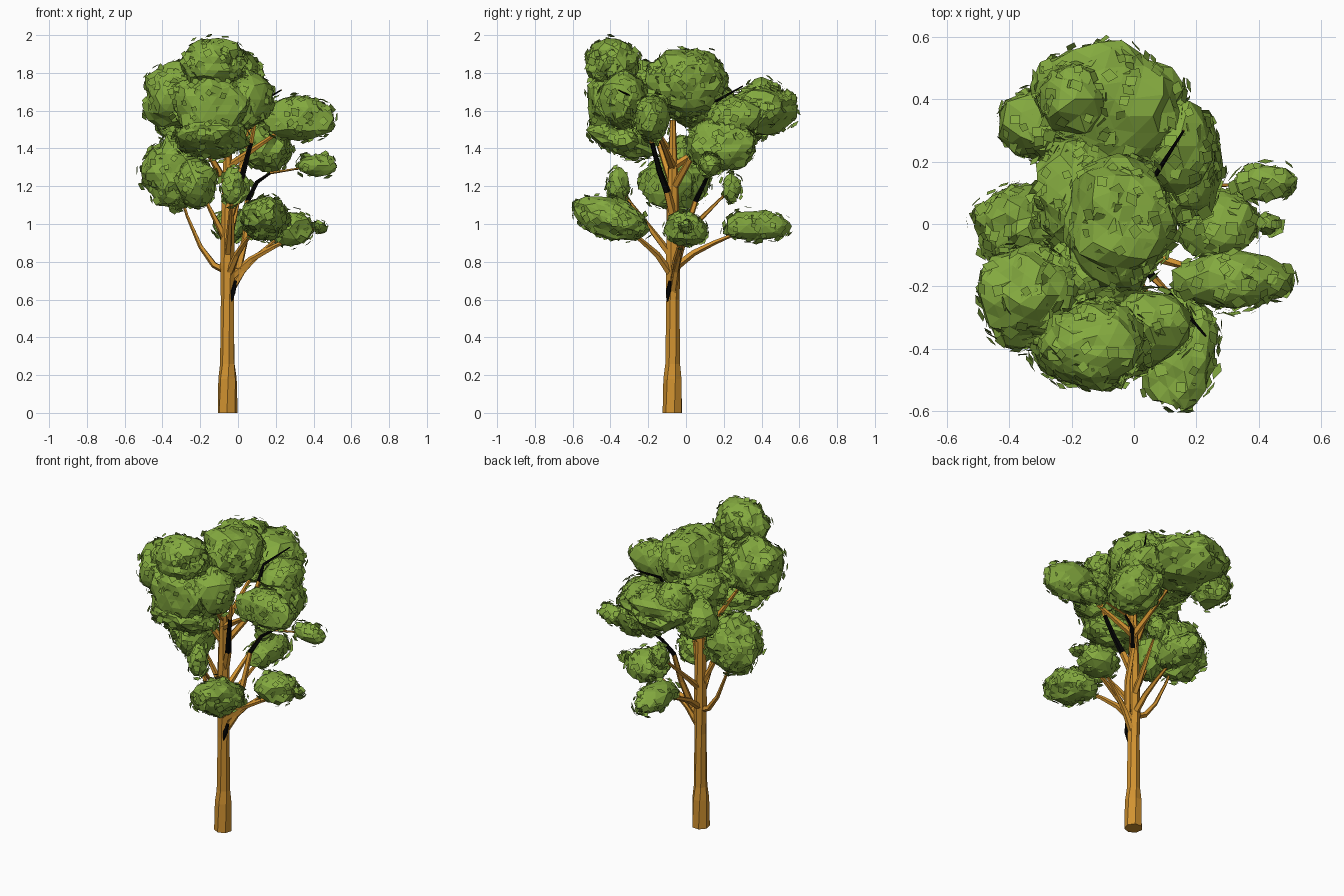
import bpy, bmesh, math, random
from mathutils import Vector, Matrix, noise

random.seed(7)
cube = bpy.data.objects.get("Cube")
if cube:
    bpy.data.objects.remove(cube, do_unlink=True)


def material(name, color):
    m = bpy.data.materials.new(name)
    m.use_nodes = True
    m.diffuse_color = (*color, 1)
    m.node_tree.nodes["Principled BSDF"].inputs["Base Color"].default_value = (*color, 1)
    return m


LEAF = material("leaf green", (.23, .4, .05))
BARK = material("warm bark", (.64, .29, .03))
DARK = material("black bark", (.001, .001, .001))
AXIS = Vector((-.055, -.07, 0))


def finish(name, bm, *mats):
    mesh = bpy.data.meshes.new(name)
    bm.to_mesh(mesh)
    bm.free()
    for m in mats:
        mesh.materials.append(m)
    ob = bpy.data.objects.new(name, mesh)
    bpy.context.collection.objects.link(ob)


def tube(name, path, radii, sides=5, dark=()):
    """Faceted tube along a path; dark lists the black segments."""
    bm = bmesh.new()
    path = [Vector(p) for p in path]
    last = len(path) - 1
    rings = []
    for i, (p, r) in enumerate(zip(path, radii)):
        way = (path[min(i + 1, last)] - path[max(i - 1, 0)]).normalized()
        u = way.cross(Vector((.3, 1, .1))).normalized()
        v = way.cross(u)
        angles = [math.tau * k / sides + .12 * i for k in range(sides)]
        rings.append([bm.verts.new(p + r * (u * math.cos(a) + v * math.sin(a))) for a in angles])
    for i in range(last):
        for k in range(sides):
            n = (k + 1) % sides
            f = bm.faces.new((rings[i][k], rings[i][n], rings[i + 1][n], rings[i + 1][k]))
            f.material_index = int(i in dark)
    bm.faces.new(rings[0])
    bm.faces.new(rings[-1])
    bmesh.ops.recalc_face_normals(bm, faces=bm.faces)
    finish(name, bm, BARK, DARK)


def limb(name, path, dark=(), thick=.022, thin=.004):
    """Branch that tapers evenly from its root to its tip."""
    steps = len(path) - 1
    tube(name, path, [thick + (thin - thick) * i / steps for i in range(steps + 1)], dark=dark)


def grow(name, height, tip, bend):
    """Branch from the trunk at a height to a tip; bend above 1 rises late, below 1 early."""
    root = AXIS + Vector((0, 0, height))
    path = []
    for i in range(5):
        t = i / 4
        p = root.lerp(Vector(tip), t)
        p.z = height + (tip[2] - height) * t ** bend
        path.append(p)
    limb(name, path)


def clump(name, center, radii, root=None, bend=1, tilt=0):
    """Lumpy faceted foliage covered in small flat leaves, with its own branch if rooted."""
    if root:
        grow(name + "_branch", root, center, bend)
    if isinstance(radii, float):
        radii = (radii, radii, radii)
    bm = bmesh.new()
    size = sum(radii) / 3
    bmesh.ops.create_icosphere(bm, subdivisions=3 if size > .15 else 2, radius=1)
    shift = Vector(center) * 20
    for v in bm.verts:
        v.co *= random.uniform(.88, 1) + .2 * noise.noise(v.co * 1.8 + shift)
    bm.transform(Matrix.Translation(center) @ Matrix.Rotation(tilt, 4, 'X')
                 @ Matrix.Diagonal((*radii, 1)))
    bm.normal_update()
    # leaves lie close to the clump, lifted and tipped a little at random
    spots = [(f.calc_center_median(), f.normal.copy()) for f in bm.faces]
    for _ in range(int(25 + 4500 * size * size)):
        p, n = random.choice(spots)
        jitter = Vector([random.uniform(-1, 1) for _ in range(3)])
        n = (n + jitter * .6).normalized()
        u = n.cross(jitter).normalized()
        w = n.cross(u)
        s = random.uniform(.016, .028)
        c = p + n * random.uniform(0, .014) + jitter * .015
        quad = [c + u * s, c + w * s, c - u * s * 1.2, c - w * s]
        bm.faces.new([bm.verts.new(q) for q in quad])
    finish(name + "_foliage", bm, LEAF)


# Trunk with a flared foot
heights = (0, .18, .26, .6, .78, 1.1, 1.55)
tube("trunk", [AXIS + Vector((0, 0, z)) for z in heights],
     (.054, .05, .04, .036, .04, .034, .016), sides=7)
tube("trunk_scar", [(-.035, -.098, .59), (-.027, -.092, .64), (-.012, -.085, .7)],
     (.004, .016, .008), dark=(0, 1))

# Partly black branches
limb("front_right_branch", [(-.04, -.07, 1.05), (0, -.1, 1.17), (.03, -.14, 1.28),
                            (.07, -.18, 1.43), (.11, -.22, 1.64), (.23, -.36, 1.71)],
     dark=(1, 2, 4), thick=.024)
limb("back_right_branch", [(-.05, -.06, 1.2), (.04, .02, 1.34), (.07, .11, 1.56),
                           (.07, .16, 1.65), (.16, .3, 1.73)], dark=(2, 3))
limb("right_upper_branch", [(0, -.06, .76), (.04, -.01, .93), (.05, .05, 1.12),
                            (.1, .1, 1.22), (.17, .12, 1.27), (.42, .13, 1.31)], dark=(2, 3))

# Crown, front
clump("front_top", (-.13, -.39, 1.85), (.18, .145, .14), root=1.35)
clump("front_left", (-.33, -.23, 1.68), .18, root=1.2)
clump("front_middle", (-.14, -.37, 1.63), (.21, .17, .2))
clump("front_right", (.05, -.33, 1.66), (.14, .13, .17))
clump("front_under", (-.14, -.34, 1.46), (.2, .2, .1), tilt=-.35)
clump("front_inner", (-.15, -.17, 1.65), (.2, .14, .12))

# Crown, middle and back
clump("center_top", (-.05, .01, 1.75), (.19, .22, .19))
clump("center_left", (-.18, .1, 1.62), (.15, .2, .12))
clump("back_top", (-.19, .4, 1.66), .12)
clump("back_wide", (-.08, .37, 1.59), (.25, .23, .13), root=1.3, tilt=.2)
clump("back_left", (-.31, .32, 1.54), .13)
clump("back_right", (.15, .19, 1.42), (.15, .19, .15))
clump("back_right_upper", (.14, .25, 1.56), (.13, .16, .11))
clump("right_crown", (.32, -.18, 1.56), (.2, .1, .13), root=1.3)

# Lower clumps
clump("left_low", (-.34, -.01, 1.27), (.18, .15, .2), root=.75, bend=2)
clump("left_low_inner", (-.22, -.1, 1.22), (.12, .16, .14), root=.9)
clump("right_low", (.27, 0, .97), (.135, .12, .1), root=.62, bend=.7)
clump("right_twig", (.43, 0, .99), (.03, .03, .02), root=.7, bend=.7)
clump("right_tip", (.42, .13, 1.31), (.11, .06, .06))
clump("front_low", (.14, -.4, 1.03), (.135, .21, .11), root=.72, bend=.7, tilt=-.28)
clump("front_small", (-.03, -.36, 1.2), (.06, .06, .11), root=.82)
clump("back_low", (-.04, .37, .99), (.1, .19, .085), root=.76, bend=.7)
clump("back_hanging", (.02, .24, 1.19), (.05, .05, .08), root=.88)
